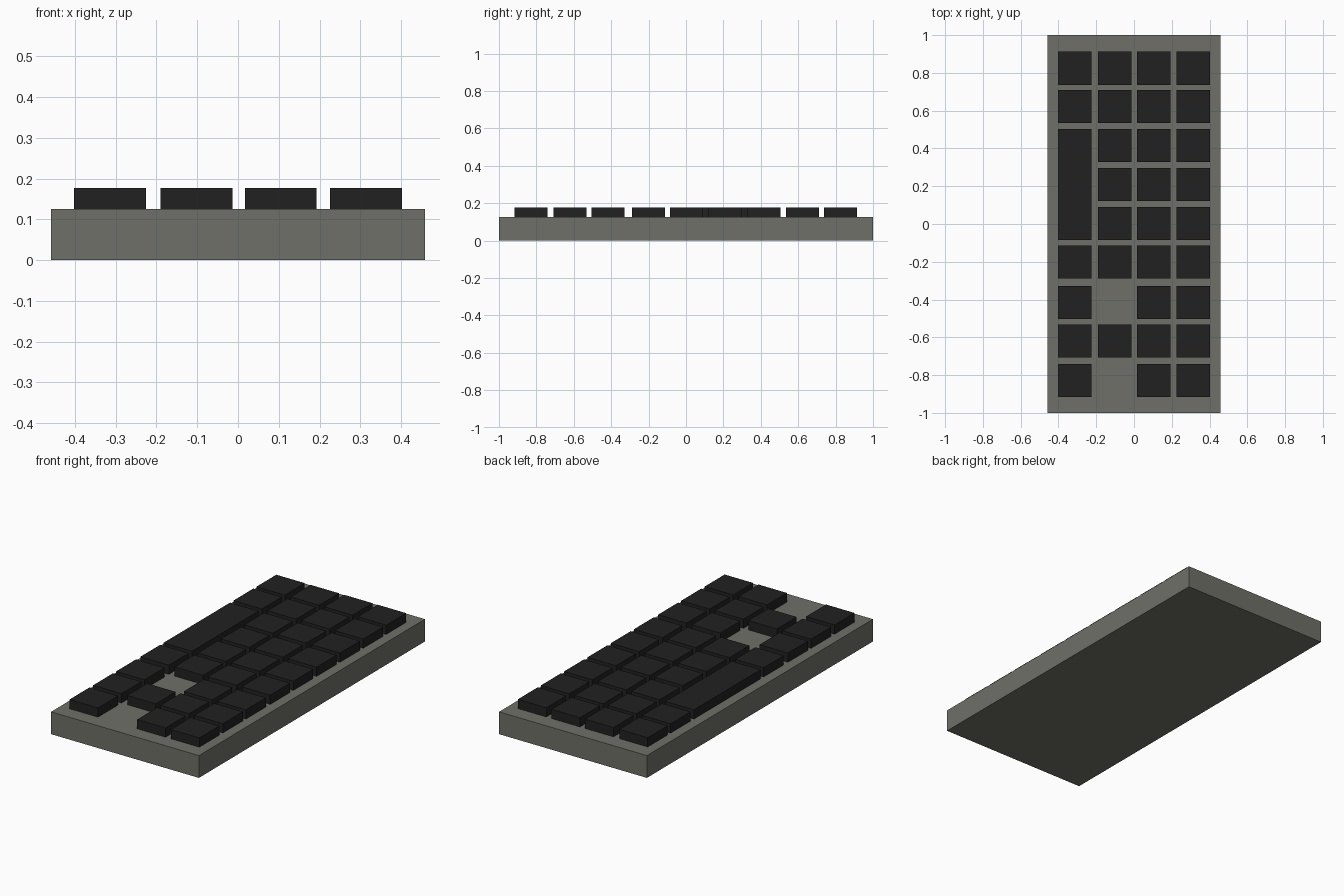
import bpy

if "Cube" in bpy.data.objects:
    bpy.data.objects.remove(bpy.data.objects["Cube"])


def material(name, rgb):
    m = bpy.data.materials.new(name)
    m.diffuse_color = (*rgb, 1.0)
    m.use_nodes = True
    m.node_tree.nodes["Principled BSDF"].inputs["Base Color"].default_value = m.diffuse_color
    return m


def box(name, x0, x1, y0, y1, z0, z1, mat):
    bpy.ops.mesh.primitive_cube_add(
        size=1, location=((x0 + x1) / 2, (y0 + y1) / 2, (z0 + z1) / 2))
    ob = bpy.context.object
    ob.name = name
    ob.scale = (x1 - x0, y1 - y0, z1 - z0)
    bpy.ops.object.transform_apply(location=False, rotation=False, scale=True)
    ob.data.materials.append(mat)
    return ob


grey = material("warm_grey", (0.16, 0.16, 0.138))
black = material("key_black", (0.0155, 0.0155, 0.0155))

BASE_TOP, KEY_TOP = 0.125, 0.177
HALF = 0.088  # half the width of a square key

# Base slab
box("base_slab", -0.458, 0.458, -1, 1, 0, BASE_TOP, grey)

# Key grid: column and row centres, rows listed from back to front
columns = [-0.314, -0.102, 0.105, 0.314]
rows = [0.825, 0.622, 0.416, 0.209, 0.003, -0.201, -0.416, -0.620, -0.828]
skipped = {(0, 2), (0, 3), (0, 4), (1, 6), (1, 8)}  # long key and gaps

for c, x in enumerate(columns):
    for r, y in enumerate(rows):
        if (c, r) not in skipped:
            box(f"key_{c + 1}_{r + 1}", x - HALF, x + HALF, y - HALF, y + HALF,
                BASE_TOP, KEY_TOP, black)

# Long key spanning three rows in the left column
box("long_key", columns[0] - HALF, columns[0] + HALF,
    rows[4] - HALF, rows[2] + HALF, BASE_TOP, KEY_TOP, black)
